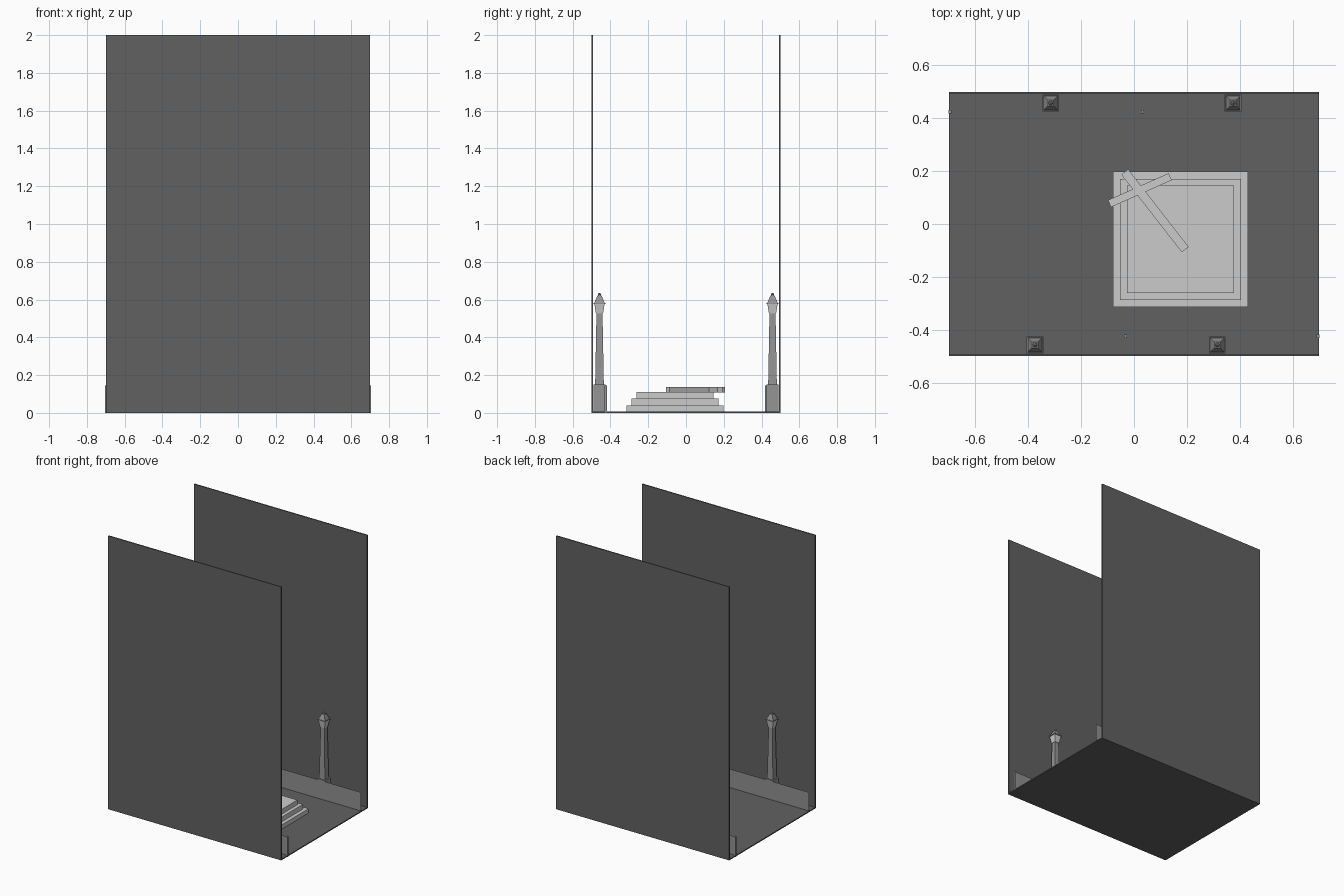
import bpy, bmesh, math
from mathutils import Matrix, Vector

if "Cube" in bpy.data.objects:
    bpy.data.objects.remove(bpy.data.objects["Cube"])


def material(name, v):
    m = bpy.data.materials.new(name)
    m.diffuse_color = (v, v, v, 1)
    m.use_nodes = True
    m.node_tree.nodes["Principled BSDF"].inputs["Base Color"].default_value = m.diffuse_color
    return m


dark = material("dark_grey", 0.12)
mid = material("mid_grey", 0.28)
iron = material("iron_grey", 0.3)
stone = material("stone_grey", 0.6)
glass = material("lamp_glass", 0.95)


def finish(name, bm, mat):
    bmesh.ops.recalc_face_normals(bm, faces=bm.faces)
    me = bpy.data.meshes.new(name)
    bm.to_mesh(me)
    bm.free()
    me.materials.append(mat)
    ob = bpy.data.objects.new(name, me)
    bpy.context.collection.objects.link(ob)
    return ob


def box(name, lo, hi, mat, turn=0.0):
    lo, hi = Vector(lo), Vector(hi)
    bm = bmesh.new()
    bmesh.ops.create_cube(bm, size=1, matrix=Matrix.Diagonal((*(hi - lo), 1)))
    ob = finish(name, bm, mat)
    ob.location = (lo + hi) / 2
    ob.rotation_euler.z = turn
    return ob


def stack(name, x, y, rings, mat):
    """Square column built from (half width, z) rings."""
    bm = bmesh.new()
    loops = [[bm.verts.new((x + sx * h, y + sy * h, z))
              for sx, sy in ((-1, -1), (1, -1), (1, 1), (-1, 1))] for h, z in rings]
    for a, b in zip(loops, loops[1:]):
        for i in range(4):
            j = (i + 1) % 4
            bm.faces.new((a[i], a[j], b[j], b[i]))
    bm.faces.new(loops[0][::-1])
    bm.faces.new(loops[-1])
    return finish(name, bm, mat)


# floor and the two tall walls
box("floor", (-0.7, -0.5, 0), (0.7, 0.5, 0.008), dark)
for label, y in (("front", -0.496), ("back", 0.496)):
    box(label + "_wall", (-0.7, y - 0.004, 0), (0.7, y + 0.004, 2), dark)

# stepped plinth
for i, (inset, z0, z1) in enumerate(((0, 0.004, 0.04), (0.027, 0.04, 0.075), (0.053, 0.075, 0.11))):
    box(f"plinth_step_{i + 1}", (-0.08 + inset, -0.315 + inset, z0),
        (0.432 - inset, 0.198 - inset, z1), stone)


# fallen cross lying on the plinth
def beam(name, a, b, width):
    d = Vector(b) - Vector(a)
    c = (Vector(a) + Vector(b)) / 2
    box(name, (c.x - d.length / 2, c.y - width / 2, 0.107),
        (c.x + d.length / 2, c.y + width / 2, 0.138), stone, math.atan2(d.y, d.x))


beam("cross_upright", (-0.035, 0.197), (0.194, -0.097), 0.033)
beam("cross_arm", (-0.093, 0.077), (0.137, 0.179), 0.029)

# railings and lamps, repeated by half a turn
for label, s in (("back", 1), ("front", -1)):
    y = 0.425 * s
    bm = bmesh.new()
    corners = ((-0.7, 0.008), (0.696, 0.008), (0.696, 0.144), (-0.7, 0.144))
    bm.faces.new([bm.verts.new((x * s, y, z)) for x, z in corners])
    finish(label + "_railing_panel", bm, mid)
    for i, px in enumerate((-0.697, 0.032)):
        box(f"{label}_railing_post_{i + 1}", (px * s - 0.006, y - 0.006, 0),
            (px * s + 0.006, y + 0.006, 0.145), iron)
    for i, lx in enumerate((-0.315, 0.375)):
        n = f"{label}_lamp_{i + 1}"
        x, ly = lx * s, 0.458 * s
        stack(n + "_base", x, ly, ((0.032, 0.006), (0.032, 0.15)), iron)
        stack(n + "_pole", x, ly, ((0.023, 0.15), (0.016, 0.525)), iron)
        stack(n + "_glass", x, ly, ((0.019, 0.525), (0.027, 0.577)), glass)
        stack(n + "_rim", x, ly, ((0.031, 0.577), (0.031, 0.583)), iron)
        stack(n + "_roof", x, ly, ((0.027, 0.583), (0.011, 0.621)), iron)
        bm = bmesh.new()
        bmesh.ops.create_icosphere(bm, subdivisions=1, radius=0.01,
                                   matrix=Matrix.Translation((x, ly, 0.626)))
        finish(n + "_finial", bm, iron)
